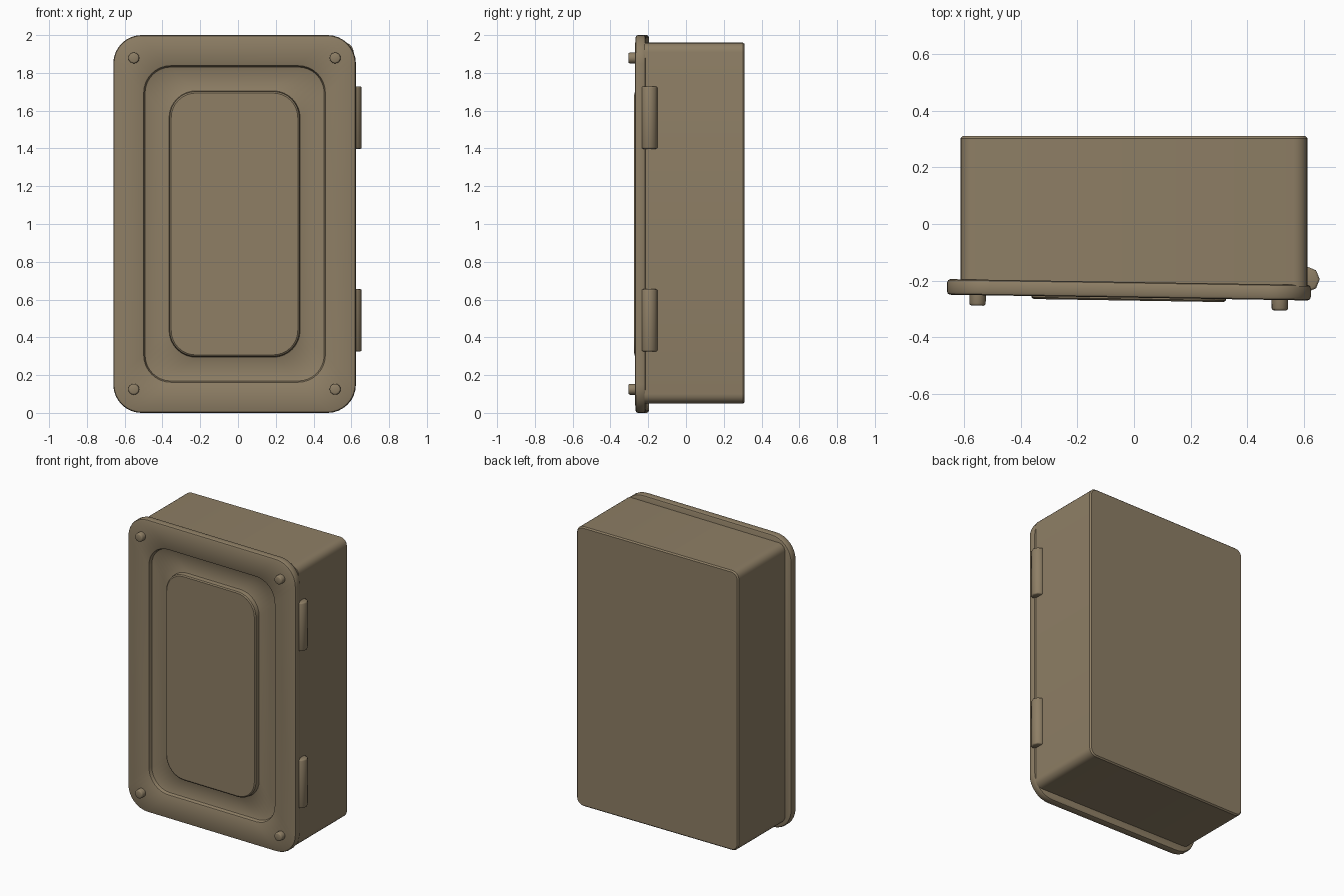
import bpy, bmesh, math
from mathutils import Matrix

cube = bpy.data.objects.get("Cube")
if cube:
    bpy.data.objects.remove(cube)

paint = bpy.data.materials.new("drab_brown_paint")
paint.use_nodes = True
colour = (0.27, 0.21, 0.13, 1)
paint.diffuse_color = colour
paint.node_tree.nodes["Principled BSDF"].inputs["Base Color"].default_value = colour


def finish(name, bm, angle=35):
    bmesh.ops.recalc_face_normals(bm, faces=bm.faces)
    mesh = bpy.data.meshes.new(name)
    bm.to_mesh(mesh)
    bm.free()
    mesh.materials.append(paint)
    obj = bpy.data.objects.new(name, mesh)
    bpy.context.collection.objects.link(obj)
    bpy.ops.object.select_all(action='DESELECT')
    obj.select_set(True)
    bpy.context.view_layer.objects.active = obj
    bpy.ops.object.shade_smooth_by_angle(angle=math.radians(angle))
    return obj


def rounded_loop(bm, half_w, half_h, radius, y, steps=8):
    """Rounded rectangle of vertices in the XZ plane."""
    verts = []
    for corner, (sx, sz) in enumerate([(1, 1), (-1, 1), (-1, -1), (1, -1)]):
        for i in range(steps + 1):
            a = (corner + i / steps) * math.pi / 2
            verts.append(bm.verts.new((sx * (half_w - radius) + radius * math.cos(a), y,
                                       sz * (half_h - radius) + radius * math.sin(a))))
    return verts


def loft(name, sections, steps=8):
    """Skin a stack of rounded rectangles and cap both ends."""
    bm = bmesh.new()
    loops = [rounded_loop(bm, *s, steps) for s in sections]
    for a, b in zip(loops, loops[1:]):
        for i in range(len(a)):
            j = (i + 1) % len(a)
            bm.faces.new((a[i], a[j], b[j], b[i]))
    bm.faces.new(loops[0])
    bm.faces.new(loops[-1])
    return finish(name, bm)


def rod(name, radius, length, sides, bevel, both_ends, matrix):
    """Cylinder along Z with chamfered end rims."""
    bm = bmesh.new()
    bmesh.ops.create_cone(bm, cap_ends=True, segments=sides, radius1=radius,
                          radius2=radius, depth=length)
    rims = [e for e in bm.edges if abs(e.verts[0].co.z - e.verts[1].co.z) < 1e-4
            and (both_ends or e.verts[0].co.z > 0)]
    bmesh.ops.bevel(bm, geom=rims, offset=bevel, segments=2, affect='EDGES', profile=0.5)
    obj = finish(name, bm, 50)
    obj.matrix_world = matrix
    return obj


# Deep case behind the door
case = loft("case", [
    (0.612, 0.955, 0.05, -0.22),
    (0.612, 0.955, 0.05, 0.302),
    (0.604, 0.947, 0.042, 0.311),
], 5)
case.location.z = 1.005

# Door, hung slightly askew, with rolled rim, sunken channel and raised panel
door_frame = Matrix.Translation((-0.018, -0.232, 1.0)) @ Matrix.Rotation(-0.016, 4, 'Z')
door = loft("door", [
    (0.630, 0.988, 0.138, 0.0275),
    (0.638, 0.996, 0.146, 0.024),
    (0.642, 1.0, 0.15, 0.015),
    (0.642, 1.0, 0.15, -0.015),
    (0.638, 0.996, 0.146, -0.024),
    (0.630, 0.988, 0.138, -0.0275),
    (0.487, 0.844, 0.15, -0.0275),
    (0.481, 0.838, 0.144, -0.024),
    (0.474, 0.831, 0.137, -0.003),
    (0.468, 0.825, 0.131, 0.0),
    (0.353, 0.711, 0.148, 0.0),
    (0.347, 0.705, 0.142, -0.003),
    (0.343, 0.701, 0.138, -0.032),
    (0.335, 0.693, 0.130, -0.038),
])
door.matrix_world = door_frame

# Four corner bolts
for side, sx in (("right", -1), ("left", 1)):
    for level, sz in (("lower", -1), ("upper", 1)):
        place = (door_frame @ Matrix.Translation((sx * 0.533, -0.042, sz * 0.877 + 0.002))
                 @ Matrix.Rotation(math.pi / 2, 4, 'X'))
        rod(f"{level}_{side}_bolt", 0.029, 0.045, 16, 0.008, False, place)

# Hinge barrels on the left edge
for level, z in (("lower", 0.49), ("upper", 1.563)):
    place = Matrix.Translation((0.61, -0.195, z))
    rod(f"{level}_hinge", 0.045, 0.33, 8, 0.008, True, place)
